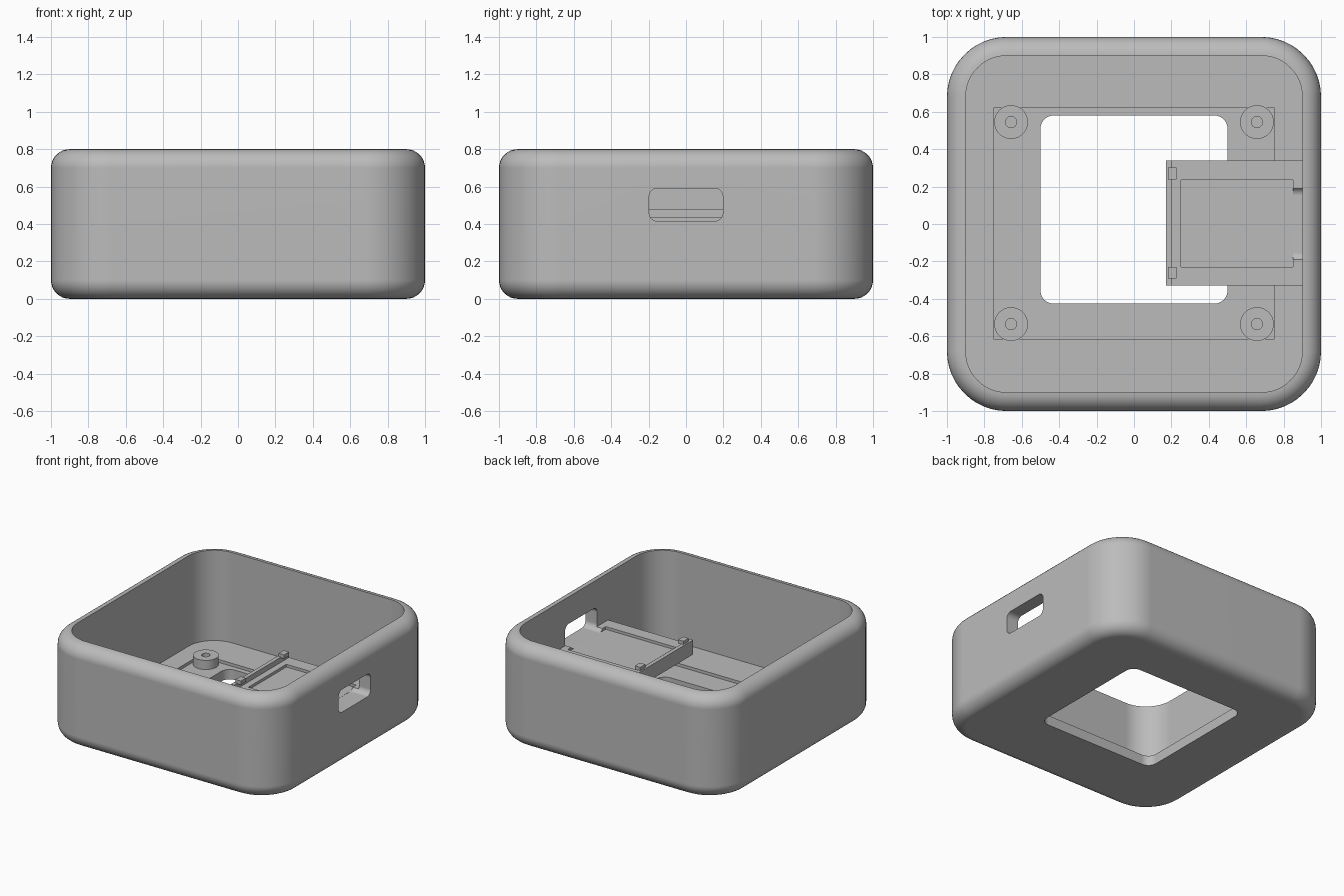
import bpy, bmesh
from math import sin, cos, pi, radians
from mathutils import Vector

cube = bpy.data.objects.get("Cube")
if cube:
    bpy.data.objects.remove(cube)

grey = bpy.data.materials.new("light grey plastic")
grey.use_nodes = True
colour = (0.5, 0.5, 0.5, 1)
grey.diffuse_color = colour
grey.node_tree.nodes["Principled BSDF"].inputs["Base Color"].default_value = colour


def rounded(cx, cy, hx, hy, r, steps=12):
    """Corner-rounded rectangle as a list of 2D points, counter-clockwise."""
    pts = []
    for k, (sx, sy) in enumerate([(1, 1), (-1, 1), (-1, -1), (1, -1)]):
        for i in range(steps + 1):
            a = (k + i / steps) * pi / 2
            pts.append((cx + sx * (hx - r) + r * cos(a), cy + sy * (hy - r) + r * sin(a)))
    return pts


def circle(cx, cy, r, n=48):
    return [(cx + r * cos(2 * pi * i / n), cy + r * sin(2 * pi * i / n)) for i in range(n)]


def loft(name, loops, caps=True):
    """Skin a stack of equal-length loops; cap the ends."""
    bm = bmesh.new()
    rings = [[bm.verts.new(p) for p in loop] for loop in loops]
    for a, b in zip(rings, rings[1:]):
        for i in range(len(a)):
            j = (i + 1) % len(a)
            bm.faces.new((a[i], a[j], b[j], b[i]))
    if caps:
        bm.faces.new(rings[0][::-1])
        bm.faces.new(rings[-1])
    bmesh.ops.recalc_face_normals(bm, faces=bm.faces)
    mesh = bpy.data.meshes.new(name)
    bm.to_mesh(mesh)
    bm.free()
    mesh.materials.append(grey)
    obj = bpy.data.objects.new(name, mesh)
    bpy.context.collection.objects.link(obj)
    return obj


def prism(name, pts, z0, z1):
    return loft(name, [[(x, y, z) for x, y in pts] for z in (z0, z1)])


def box(name, x0, x1, y0, y1, z0, z1):
    return prism(name, [(x0, y0), (x1, y0), (x1, y1), (x0, y1)], z0, z1)


def cut(obj, cutter):
    cutter.hide_render = True
    mod = obj.modifiers.new("cut", 'BOOLEAN')
    mod.operation, mod.solver, mod.object = 'DIFFERENCE', 'EXACT', cutter
    bpy.context.view_layer.update()
    graph = bpy.context.evaluated_depsgraph_get()
    mesh = bpy.data.meshes.new_from_object(obj.evaluated_get(graph))
    obj.modifiers.clear()
    obj.data = mesh


def smooth(obj):
    bpy.ops.object.select_all(action='DESELECT')
    obj.select_set(True)
    bpy.context.view_layer.objects.active = obj
    bpy.ops.object.shade_smooth_by_angle(angle=radians(35))
    mod = obj.modifiers.new("flat normals", 'WEIGHTED_NORMAL')
    mod.keep_sharp = True


# Case: rounded square shell with filleted bottom and top edges
fillet, height, floor_z, corner = 0.1, 0.8, 0.1, 0.32
profile = []
for i in range(9):
    a = i / 8 * pi / 2
    profile.append((1 - fillet + fillet * sin(a), fillet - fillet * cos(a)))
for i in range(9):
    a = i / 8 * pi / 2
    profile.append((1 - fillet + fillet * cos(a), height - fillet + fillet * sin(a)))
profile.append((1 - fillet, floor_z))
case = loft("case", [[(x, y, z) for x, y in rounded(0, 0, h, h, corner - (1 - h))]
                     for h, z in profile])

# Floor recess, display window and side port
recess_z = 0.077
recess = box("recess_cutter", -0.75, 0.75, -0.615, 0.62, recess_z, 0.3)
window = prism("window_cutter", rounded(0, 0.077, 0.5, 0.503, 0.07, 8), -0.2, 0.3)
port_shape = rounded(0, 0.503, 0.197, 0.088, 0.045, 8)
port = loft("port_cutter", [[(x, y, z) for y, z in port_shape] for x in (0.85, 1.2)])
for tool in (recess, window, port):
    cut(case, tool)

# Board shelf with a shallow pocket, open to the port
shelf = box("board_shelf", 0.17, 0.9, -0.33, 0.34, 0.365, 0.437)
pocket = box("pocket_cutter", 0.25, 0.85, -0.23, 0.235, 0.416, 0.6)
cut(shelf, pocket)
cut(shelf, port)
for tool in (recess, window, port, pocket):
    bpy.data.objects.remove(tool)

# Stop bar along the shelf end, with two small clips
box("shelf_stop_bar", 0.17, 0.2, -0.33, 0.34, 0.437, 0.477)
for side, y in (("back", 0.27), ("front", -0.26)):
    box(side + "_clip", 0.182, 0.228, y - 0.031, y + 0.031, 0.472, 0.502)

# Screw bosses: hollow posts in the recess corners
for side, x in (("left", 0.657), ("right", -0.657)):
    for end, y in (("back", 0.545), ("front", -0.535)):
        steps = [(0.03, recess_z), (0.09, recess_z), (0.09, 0.148), (0.03, 0.148),
                 (0.03, recess_z)]
        boss = loft(f"{end}_{side}_boss",
                    [[(px, py, z) for px, py in circle(x, y, r)] for r, z in steps],
                    caps=False)
        smooth(boss)

smooth(case)
smooth(shelf)
